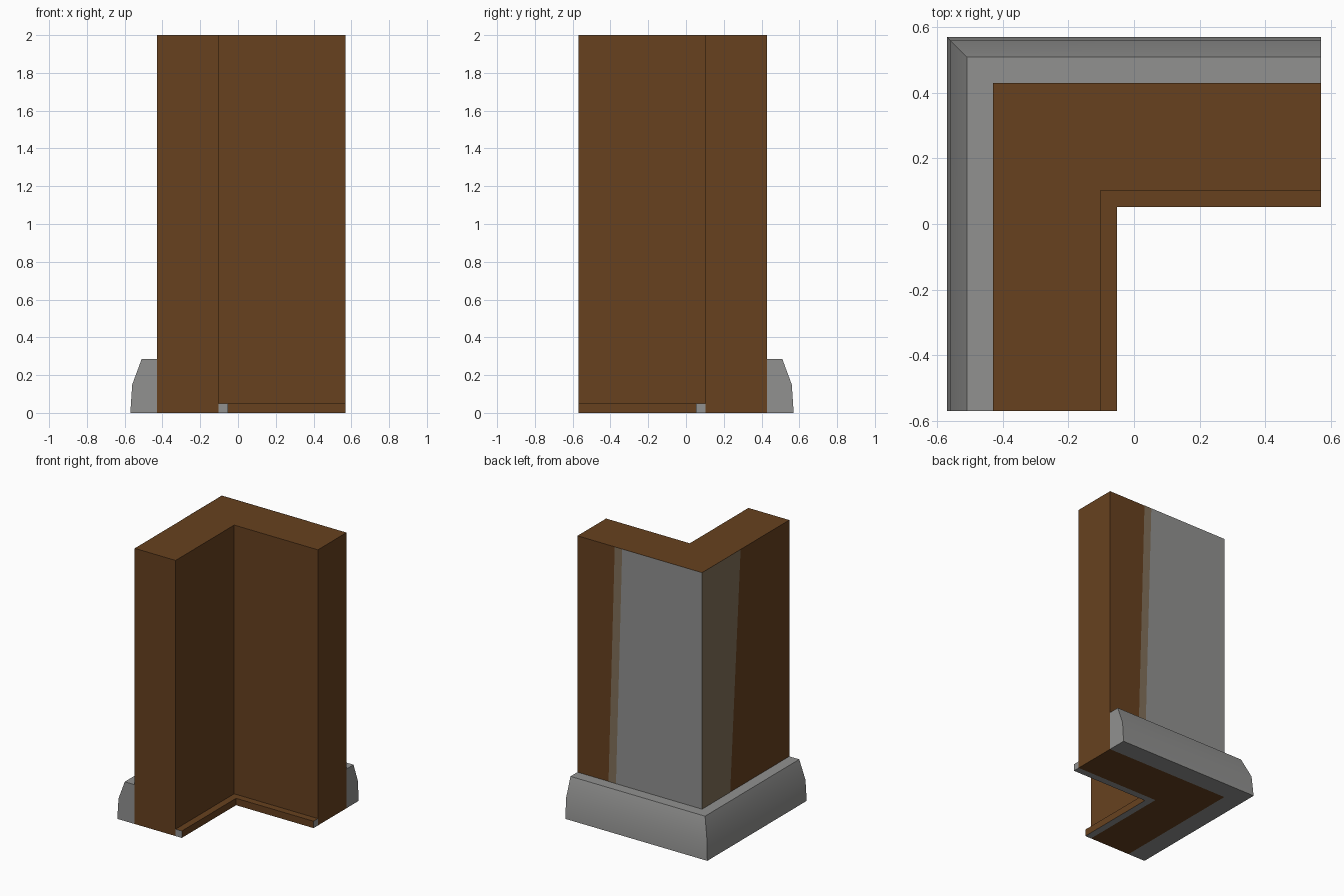
import bpy, bmesh

if "Cube" in bpy.data.objects:
    bpy.data.objects.remove(bpy.data.objects["Cube"])


def material(name, rgb):
    m = bpy.data.materials.new(name)
    m.diffuse_color = (*rgb, 1)
    m.use_nodes = True
    m.node_tree.nodes["Principled BSDF"].inputs["Base Color"].default_value = m.diffuse_color
    return m


BROWN = material("brown wall", (0.135, 0.053, 0.0135))
GREY = material("grey stone", (0.285, 0.285, 0.28))
TAUPE = material("taupe plaster", (0.22, 0.16, 0.10))
END, OUT, H = 0.57, 0.43, 2.0


def finish(name, bm, mats):
    me = bpy.data.meshes.new(name)
    bm.to_mesh(me)
    bm.free()
    for m in mats:
        me.materials.append(m)
    ob = bpy.data.objects.new(name, me)
    bpy.context.collection.objects.link(ob)
    return ob


def corner_sweep(name, profile, mats, rule=None):
    """Sweep an (outward offset, height) profile round the mitred corner."""
    bm = bmesh.new()
    rings = [[], [], []]
    for o, z in profile:
        w = OUT + o
        for ring, xy in zip(rings, ((END, w), (-w, w), (-w, -END))):
            ring.append(bm.verts.new((*xy, z)))
    n = len(profile)
    for a, b in zip(rings, rings[1:]):
        for i in range(n):
            j = (i + 1) % n
            bm.faces.new((a[i], a[j], b[j], b[i]))
    bm.faces.new(rings[0])
    bm.faces.new(rings[2])
    bmesh.ops.recalc_face_normals(bm, faces=bm.faces)
    bm.normal_update()
    if rule:
        for f in bm.faces:
            f.material_index = rule(f)
    return finish(name, bm, mats)


# L-shaped wall
corner_sweep("wall", [(0, 0), (0, H), (-0.328, H), (-0.328, 0)], [BROWN])

# Outer skirting with sloped, softly shaded face
skirt = corner_sweep("outer_skirting",
                     [(0, 0), (0.14, 0), (0.13, 0.15), (0.08, 0.285), (0, 0.285)], [GREY])
bpy.context.view_layer.objects.active = skirt
skirt.select_set(True)
bpy.ops.object.shade_smooth_by_angle()


# Inner trim: brown front and top, grey cut ends and underside
def trim_rule(f):
    c = f.calc_center_median()
    return int(c.x > END - 0.01 or c.y < -END + 0.01 or f.normal.z < -0.5)


corner_sweep("inner_trim", [(-0.328, 0), (-0.328, 0.05), (-0.378, 0.05), (-0.378, 0)],
             [BROWN, GREY], trim_rule)


# Thin facing on the outside, between slanted edges measured from the corner
def facing(name, place, start, low, high, mat, outward):
    bm = bmesh.new()
    outline = [(start[0], 0.28), (low, 0.28), (high, H), (start[1], H)]
    face = bm.faces.new([bm.verts.new(place(d, z)) for d, z in outline])
    face.normal_update()
    if face.normal.dot(outward) < 0:
        face.normal_flip()
    finish(name, bm, [mat])


T = 0.0015


def back(d, z):
    return (-OUT + d, OUT + T, z)


def left(d, z):
    return (-OUT - T, OUT - d, z)


facing("back_facing", back, (0, 0), 0.69, 0.64, GREY, (0, 1, 0))
facing("back_facing_strip", back, (0.69, 0.64), 0.75, 0.70, TAUPE, (0, 1, 0))
facing("left_facing", left, (0, 0), 0.32, 0.44, TAUPE, (-1, 0, 0))
